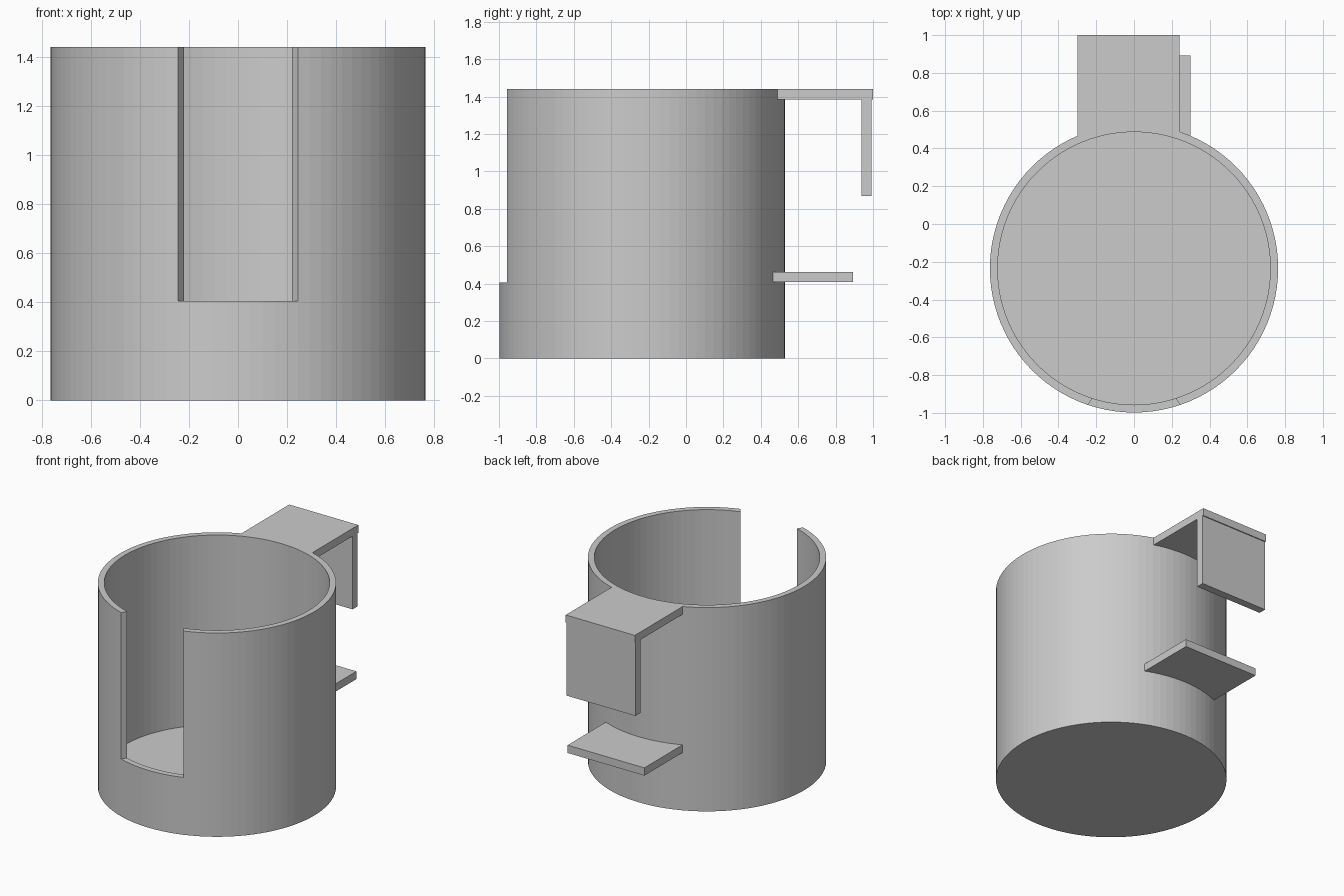
import bpy, bmesh, math

if "Cube" in bpy.data.objects:
    bpy.data.objects.remove(bpy.data.objects["Cube"])

CY = -0.235          # cup axis position in y
R_OUT, R_IN = 0.763, 0.722
HEIGHT, FLOOR = 1.44, 0.10
SEGMENTS = 96

grey = bpy.data.materials.new("plain grey")
grey.diffuse_color = (0.6, 0.6, 0.6, 1)
grey.use_nodes = True
grey.node_tree.nodes["Principled BSDF"].inputs["Base Color"].default_value = grey.diffuse_color


def make_object(name, bm):
    bmesh.ops.recalc_face_normals(bm, faces=bm.faces)
    mesh = bpy.data.meshes.new(name)
    bm.to_mesh(mesh)
    bm.free()
    mesh.materials.append(grey)
    obj = bpy.data.objects.new(name, mesh)
    bpy.context.collection.objects.link(obj)
    return obj


def prism(name, outline, z0, z1):
    """Extrude a plan outline between two heights."""
    bm = bmesh.new()
    low = [bm.verts.new((x, y, z0)) for x, y in outline]
    high = [bm.verts.new((x, y, z1)) for x, y in outline]
    bm.faces.new(low[::-1])
    bm.faces.new(high)
    n = len(outline)
    for i in range(n):
        j = (i + 1) % n
        bm.faces.new((low[i], low[j], high[j], high[i]))
    return make_object(name, bm)


def shelf_outline(x0, x1, y_end, steps=12):
    """Plate outline whose inner edge follows the cup wall, slightly embedded."""
    r = R_OUT - 0.012
    xs = [x0 + (x1 - x0) * i / steps for i in range(steps + 1)]
    arc = [(x, CY + math.sqrt(r * r - x * x)) for x in xs]
    return arc + [(x1, y_end), (x0, y_end)]


# Cup: outer wall, rim, inner wall and raised floor
bm = bmesh.new()
rings = []
for r, z in ((R_OUT, 0), (R_OUT, HEIGHT), (R_IN, HEIGHT), (R_IN, FLOOR)):
    rings.append([bm.verts.new((r * math.cos(2 * math.pi * i / SEGMENTS),
                                CY + r * math.sin(2 * math.pi * i / SEGMENTS), z))
                  for i in range(SEGMENTS)])
for a, b in zip(rings, rings[1:]):
    for i in range(SEGMENTS):
        j = (i + 1) % SEGMENTS
        bm.faces.new((a[i], a[j], b[j], b[i]))
bm.faces.new(rings[0][::-1])
bm.faces.new(rings[-1])
cup = make_object("cup", bm)

# Front slot with flared sides
cutter = prism("slot_cutter", [(-0.302, -1.04), (0.302, -1.04),
                               (0.163, -0.84), (-0.163, -0.84)], 0.405, 1.6)
cutter.hide_render = True
slot = cup.modifiers.new("slot", 'BOOLEAN')
slot.operation = 'DIFFERENCE'
slot.solver = 'EXACT'
slot.object = cutter
bpy.context.view_layer.objects.active = cup
cup.select_set(True)
bpy.ops.object.modifier_apply(modifier=slot.name)
bpy.data.objects.remove(cutter)

# Rear hook: top plate and hanging tab
prism("hook_plate", shelf_outline(-0.30, 0.24, 1.0), 1.385, HEIGHT)
prism("hook_tab", [(-0.30, 0.937), (0.24, 0.937), (0.24, 0.993), (-0.30, 0.993)],
      0.868, 1.387)

# Lower rear spacer shelf
prism("lower_shelf", shelf_outline(-0.30, 0.30, 0.893), 0.408, 0.463)
